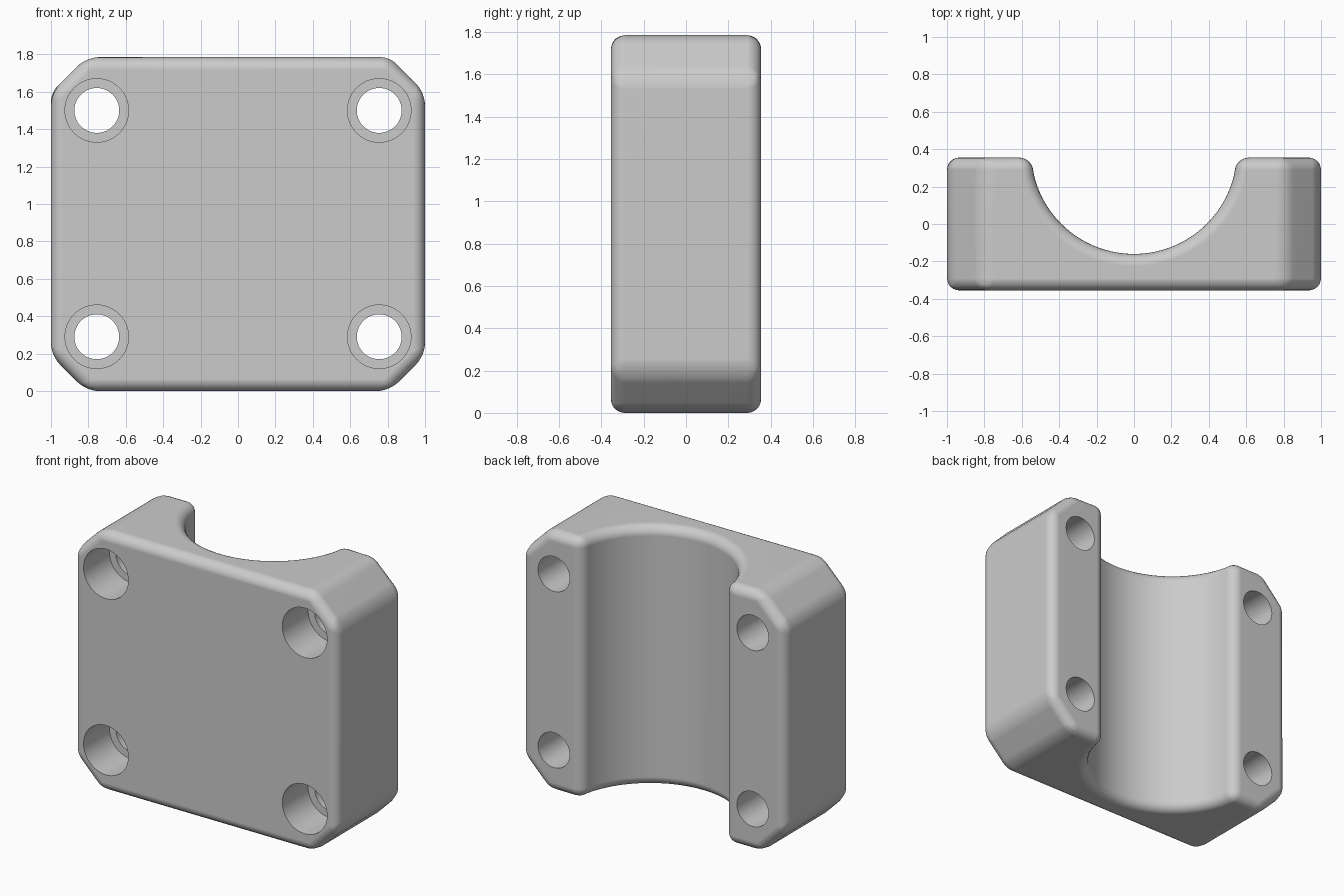
import bpy, bmesh, math
from mathutils import Vector

cube = bpy.data.objects.get("Cube")
if cube:
    bpy.data.objects.remove(cube, do_unlink=True)

HALF_DEPTH, HEIGHT, CHAMFER, FILLET = 0.355, 1.785, 0.19, 0.065
GROOVE_R, GROOVE_Y = 0.55, 0.39
HOLE_X, HOLE_Z = 0.755, (0.29, 1.5)

grey = bpy.data.materials.new("plain grey")
grey.use_nodes = True
colour = (0.6, 0.6, 0.6, 1)
grey.diffuse_color = colour
grey.node_tree.nodes["Principled BSDF"].inputs["Base Color"].default_value = colour


def add_object(name, bm):
    bmesh.ops.recalc_face_normals(bm, faces=bm.faces)
    mesh = bpy.data.meshes.new(name)
    bm.to_mesh(mesh)
    bm.free()
    mesh.materials.append(grey)
    obj = bpy.data.objects.new(name, mesh)
    bpy.context.collection.objects.link(obj)
    return obj


# Clamp body: a block profile with a round groove in the back, extruded upwards
rim = math.asin((GROOVE_Y - HALF_DEPTH) / GROOVE_R)
lead = rim + 0.17  # longer first facet leaves room for the fillet
steps = 48
angles = [rim] + [lead + (math.pi - 2 * lead) * i / steps for i in range(steps + 1)] + [math.pi - rim]
profile = [(GROOVE_R * math.cos(a), GROOVE_Y - GROOVE_R * math.sin(a)) for a in angles]
profile += [(-1, HALF_DEPTH), (-1, -HALF_DEPTH), (1, -HALF_DEPTH), (1, HALF_DEPTH)]

bm = bmesh.new()
base = bm.faces.new([bm.verts.new((x, y, 0)) for x, y in profile])
top = bmesh.ops.extrude_face_region(bm, geom=[base])["geom"]
bmesh.ops.translate(bm, vec=(0, 0, HEIGHT),
                    verts=[v for v in top if isinstance(v, bmesh.types.BMVert)])

# Cut off the four corners at 45 degrees
for sx in (-1, 1):
    for sz, z in ((-1, 0), (1, HEIGHT)):
        cut = bmesh.ops.bisect_plane(
            bm, geom=bm.verts[:] + bm.edges[:] + bm.faces[:], dist=1e-5,
            plane_co=(sx * (1 - CHAMFER), 0, z), plane_no=Vector((sx, 0, sz)).normalized(),
            clear_outer=True)["geom_cut"]
        bmesh.ops.edgeloop_fill(bm, edges=[e for e in cut if isinstance(e, bmesh.types.BMEdge)])
body = add_object("clamp_body", bm)

# Round every real edge
bevel = body.modifiers.new("fillet", "BEVEL")
bevel.width = FILLET
bevel.segments = 6
bevel.limit_method = "ANGLE"
bevel.angle_limit = math.radians(30)
bevel.use_clamp_overlap = False


# Stepped bolt holes: narrow all the way through, wide at the front
def bolt_cutter(name, x, z):
    steps_y = [(0.0, -0.5), (0.17, -0.5), (0.17, -HALF_DEPTH + 0.28),
               (0.12, -HALF_DEPTH + 0.28), (0.12, 0.5), (0.0, 0.5)]
    bm = bmesh.new()
    verts = [bm.verts.new((x + r, y, z)) for r, y in steps_y]
    edges = [bm.edges.new(pair) for pair in zip(verts, verts[1:])]
    bmesh.ops.spin(bm, geom=verts + edges, cent=(x, 0, z), axis=(0, 1, 0),
                   angle=math.tau, steps=48, use_duplicate=False)
    bmesh.ops.remove_doubles(bm, verts=bm.verts, dist=1e-4)
    cutter = add_object(name, bm)
    cutter.hide_render = True
    return cutter


cutters = []
for side, x in (("left", HOLE_X), ("right", -HOLE_X)):
    for level, z in zip(("lower", "upper"), HOLE_Z):
        cutter = bolt_cutter(f"{level}_{side}_hole_cutter", x, z)
        boolean = body.modifiers.new("bolt_hole", "BOOLEAN")
        boolean.operation = "DIFFERENCE"
        boolean.solver = "EXACT"
        boolean.object = cutter
        cutters.append(cutter)

# Bake the modifiers, drop the cutters and shade smoothly
bpy.ops.object.select_all(action="DESELECT")
body.select_set(True)
bpy.context.view_layer.objects.active = body
for modifier in list(body.modifiers):
    bpy.ops.object.modifier_apply(modifier=modifier.name)
for cutter in cutters:
    bpy.data.objects.remove(cutter, do_unlink=True)
bpy.ops.object.shade_smooth_by_angle(angle=math.radians(30))
weighted = body.modifiers.new("flat_face_normals", "WEIGHTED_NORMAL")
weighted.keep_sharp = True
